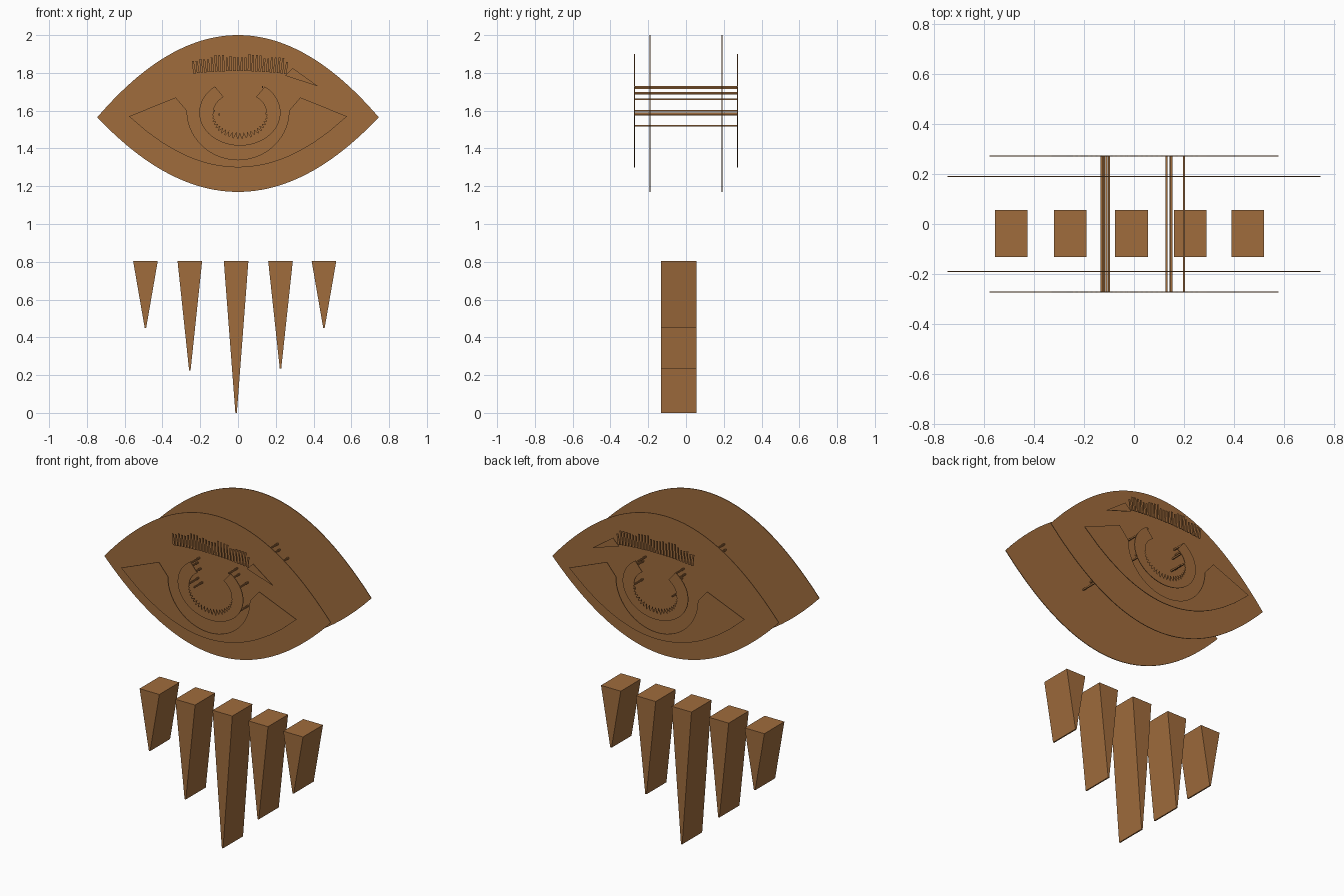
import bpy, bmesh, math, random
from mathutils import Matrix, Vector

random.seed(4)
if "Cube" in bpy.data.objects:
    bpy.data.objects.remove(bpy.data.objects["Cube"])

brown = bpy.data.materials.new("warm_brown")
brown.use_nodes = True
brown.diffuse_color = (0.35, 0.15, 0.046, 1)
brown.node_tree.nodes["Principled BSDF"].inputs["Base Color"].default_value = brown.diffuse_color


def finish(name, bm):
    bmesh.ops.remove_doubles(bm, verts=bm.verts, dist=0.0002)
    bmesh.ops.recalc_face_normals(bm, faces=bm.faces)
    mesh = bpy.data.meshes.new(name)
    bm.to_mesh(mesh)
    bm.free()
    mesh.materials.append(brown)
    obj = bpy.data.objects.new(name, mesh)
    bpy.context.collection.objects.link(obj)
    return obj


def plate(name, y, bands):
    """Thin upright plates, each band filled between two curves, repeated on the back."""
    bm = bmesh.new()
    for low, high in bands:
        a = [bm.verts.new((x, y, z)) for x, z in low]
        b = [bm.verts.new((x, y, z)) for x, z in high]
        for i in range(len(a) - 1):
            bm.faces.new((a[i], a[i + 1], b[i + 1], b[i]))
    obj = finish(name, bm)
    solid = obj.modifiers.new("thickness", 'SOLIDIFY')
    solid.thickness = 0.004
    solid.offset = 0
    mirror = obj.modifiers.new("back_copy", 'MIRROR')
    mirror.use_axis = (False, True, False)
    mirror.use_mirror_merge = False
    return obj


def arch(x, half, base, rise):
    return base + rise * (1 - (x / half) ** 2)


# Almond-shaped main sheets
N = 48
xs = [-0.745 + 1.49 * i / N for i in range(N + 1)]
plate("eye_sheet", -0.19, [([(x, arch(x, 0.745, 1.565, -0.395)) for x in xs],
                            [(x, arch(x, 0.745, 1.565, 0.435)) for x in xs])])


# White of the eye: crescent with two raised corners
def white_top(x):
    d = abs(x)
    if d >= 0.33:
        return 1.57 + 0.1 * (0.577 - d) / 0.247
    if d >= 0.27:
        return 1.6 + 0.07 * (d - 0.27) / 0.06
    return 1.6 - 0.26 * math.sqrt(1 - (d / 0.27) ** 2)


half = [0.27 * math.sin(math.pi / 2 * i / 14) for i in range(15)] + [0.3, 0.33, 0.4, 0.48, 0.577]
xs = [-x for x in reversed(half[1:])] + half
plate("eye_white", -0.272, [([(x, arch(x, 0.577, 1.57, -0.27)) for x in xs],
                             [(x, white_top(x)) for x in xs])])

# Iris: open ring with a ragged inner edge along the bottom
inner, outer = [], []
for i in range(73):
    a = math.radians(128 + 284 * i / 72)
    c, s = math.cos(a), math.sin(a)
    rag = 0.035 * (i % 2) * max(0, -s)
    outer.append((0.01 + 0.215 * c, 1.59 + 0.175 * s))
    inner.append((0.01 + (0.14 + rag) * c, 1.59 + (0.105 + rag) * s))
plate("iris_ring", -0.272, [(outer, inner)])

# Upper lashes with a pointed outer corner
lashes = []
for i in range(26):
    x = -0.23 + 0.48 * i / 25
    base = 1.81 - 0.25 * x * x
    tip = arch(x, 0.4, 1.83, 0.06) + random.uniform(-0.012, 0.012)
    lean = 0.04 * x
    lashes.append(([(x - 0.007, base), (x + 0.007, base)],
                   [(x + lean - 0.005, tip), (x + lean + 0.005, tip)]))
lashes.append(([(0.25, 1.785), (0.42, 1.73)], [(0.29, 1.825), (0.42, 1.732)]))
plate("upper_lashes", -0.272, lashes)

# Slim rods joining the front and back iris
bm = bmesh.new()
for x, z in [(-0.12, 1.72), (-0.13, 1.69), (-0.11, 1.66), (-0.125, 1.6), (-0.1, 1.58),
             (0.13, 1.725), (0.145, 1.695), (0.15, 1.585), (0.2, 1.66), (0.2, 1.52)]:
    bmesh.ops.create_cube(bm, size=1, matrix=Matrix.Translation((x, 0, z))
                          @ Matrix.Diagonal((0.007, 0.545, 0.009, 1)))
finish("iris_rods", bm)

# Hanging wedge spikes
for label, x, tip in [("far_right", -0.49, 0.45), ("right", -0.255, 0.225), ("middle", -0.01, 0),
                      ("left", 0.225, 0.235), ("far_left", 0.455, 0.45)]:
    bm = bmesh.new()
    height = 0.803 - tip
    bmesh.ops.create_cube(bm, size=1, matrix=Matrix.Translation((x, -0.038, tip + height / 2))
                          @ Matrix.Diagonal((0.13, 0.188, height, 1)))
    for v in bm.verts:
        if v.co.z < tip + height / 2:
            v.co.x = x + (v.co.x - x) * 0.06
    finish(label + "_spike", bm)
